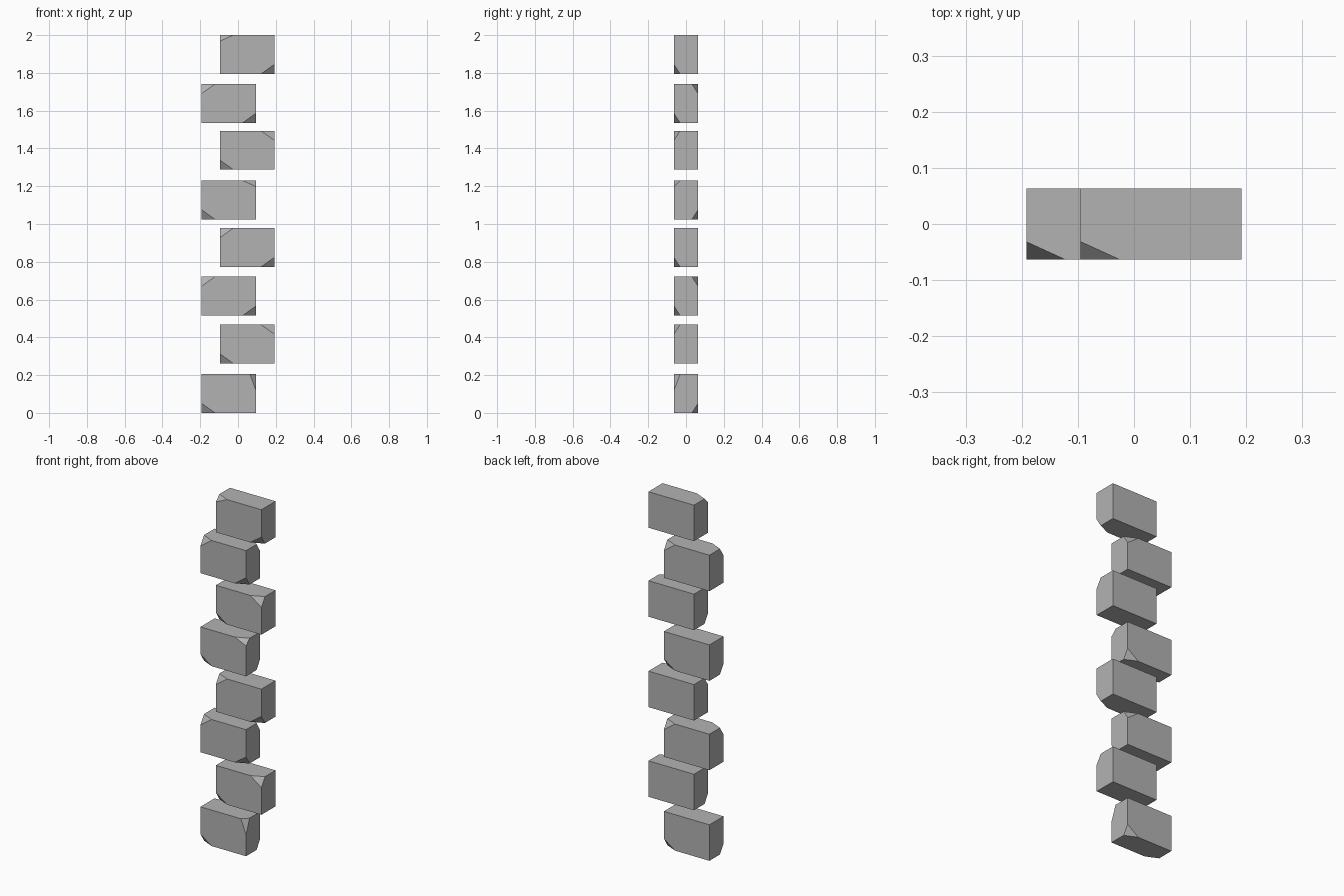
import bpy, bmesh
from mathutils import Vector

old = bpy.data.objects.get("Cube")
if old:
    bpy.data.objects.remove(old, do_unlink=True)

stone = bpy.data.materials.new("grey stone")
stone.use_nodes = True
GREY = (0.45, 0.45, 0.45, 1)
stone.diffuse_color = GREY
stone.node_tree.nodes["Principled BSDF"].inputs["Base Color"].default_value = GREY

WIDTH, DEPTH, HEIGHT = 0.287, 0.127, 0.205
SHIFT = 0.0485


def chip(bm, signs, size):
    """Slice one corner off the block; size is the cut length along x, y, z."""
    s = Vector(signs)
    corner = Vector((s.x * WIDTH, s.y * DEPTH, s.z * HEIGHT)) / 2
    point = corner - Vector((s.x * size[0], 0, 0))
    normal = Vector([s[i] / size[i] for i in range(3)]).normalized()
    geom = bm.verts[:] + bm.edges[:] + bm.faces[:]
    cut = bmesh.ops.bisect_plane(bm, geom=geom, plane_co=point,
                                 plane_no=normal, clear_outer=True)
    rim = [e for e in cut["geom_cut"] if isinstance(e, bmesh.types.BMEdge)]
    bmesh.ops.contextual_create(bm, geom=rim)


def block(name, side, bottom, chips):
    bm = bmesh.new()
    bmesh.ops.create_cube(bm, size=1)
    bmesh.ops.scale(bm, vec=(WIDTH, DEPTH, HEIGHT), verts=bm.verts)
    for signs, size in chips:
        chip(bm, signs, size)
    bmesh.ops.recalc_face_normals(bm, faces=bm.faces)
    mesh = bpy.data.meshes.new(name)
    bm.to_mesh(mesh)
    bm.free()
    mesh.materials.append(stone)
    obj = bpy.data.objects.new(name, mesh)
    obj.location = (side * SHIFT, 0, bottom + HEIGHT / 2)
    bpy.context.collection.objects.link(obj)


# Corner signs: x left/right, y front/back, z top/bottom
RFT, LFT, LBT = (-1, -1, 1), (1, -1, 1), (1, 1, 1)
RFB, LFB, LBB = (-1, -1, -1), (1, -1, -1), (1, 1, -1)
STD = (0.07, 0.032, 0.05)
FLAT = (0.07, 0.032, 0.032)
TALL = (0.032, 0.032, 0.085)

# Staggered stack from the ground up
stack = [
    (0, [(LFT, TALL), (RFB, STD), (LBB, STD)]),
    (0.262, [(LFT, STD), (RFB, STD)]),
    (0.516, [(RFT, STD), (LFB, STD), (LBT, STD)]),
    (0.773, [(RFT, STD), (LFB, STD)]),
    (1.025, [(LFT, FLAT), (RFB, STD), (LBB, STD)]),
    (1.288, [(LFT, STD), (RFB, STD)]),
    (1.536, [(RFT, STD), (LFB, STD), (LBT, STD)]),
    (1.795, [(RFT, FLAT), (LFB, STD)]),
]
for i, (bottom, chips) in enumerate(stack):
    block(f"stone_block_{i + 1}", 1 if i % 2 else -1, bottom, chips)
